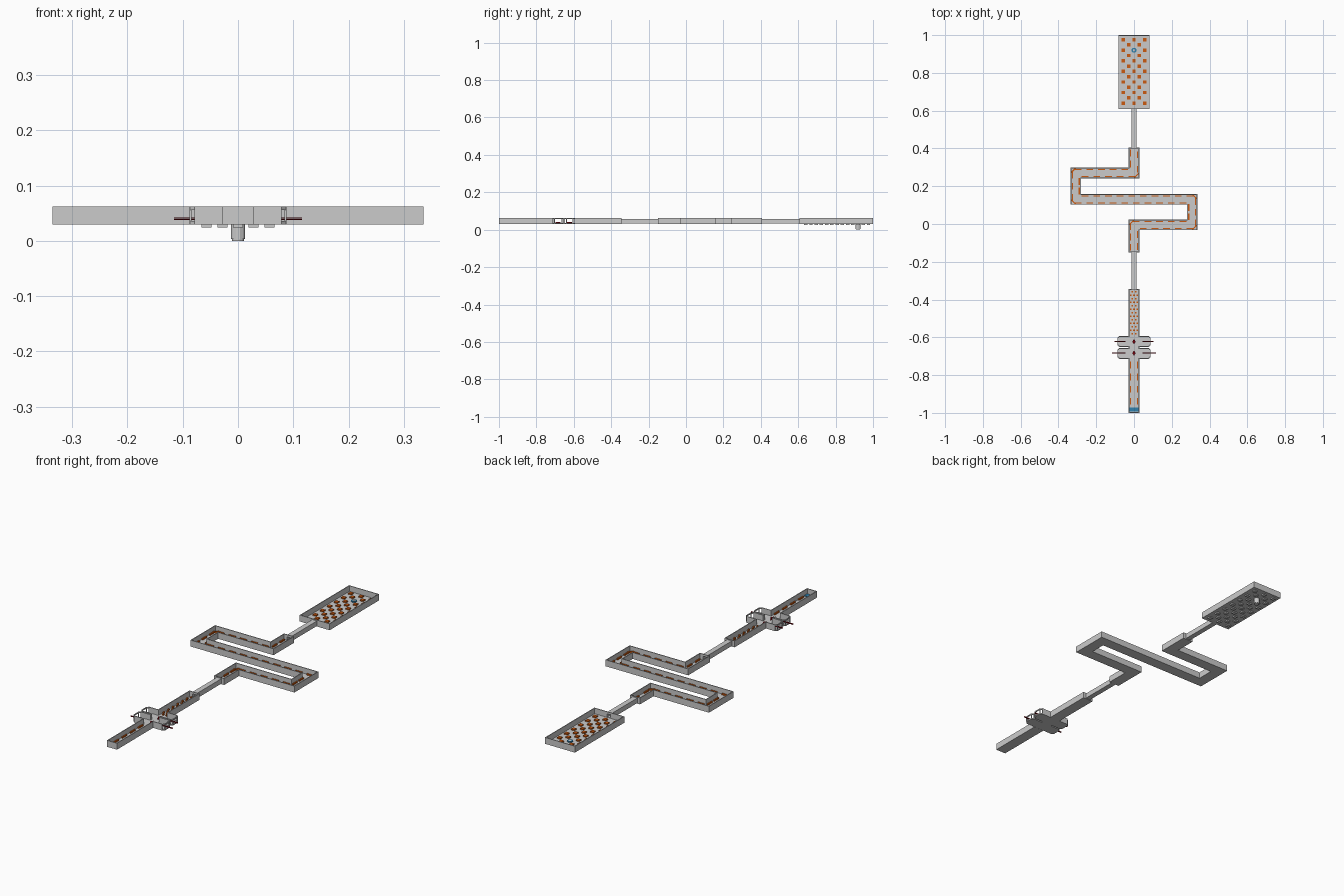
import bpy, bmesh, math
from mathutils import Vector

cube = bpy.data.objects.get("Cube")
if cube:
    bpy.data.objects.remove(cube, do_unlink=True)

BASE, FLOOR, TOP = 0.03, 0.034, 0.062
HALF, WALL = 0.028, 0.004


def material(name, rgb):
    m = bpy.data.materials.new(name)
    m.use_nodes = True
    m.diffuse_color = (*rgb, 1)
    m.node_tree.nodes["Principled BSDF"].inputs["Base Color"].default_value = (*rgb, 1)
    return m


stone = material("stone grey", (0.6, 0.6, 0.6))
orange = material("burnt orange", (0.6, 0.1, 0.005))
red = material("dark red", (0.2, 0.0, 0.003))
blue = material("pool blue", (0.03, 0.22, 0.42))


def finish(bm, name, mat):
    bmesh.ops.recalc_face_normals(bm, faces=bm.faces)
    mesh = bpy.data.meshes.new(name)
    bm.to_mesh(mesh)
    bm.free()
    mesh.materials.append(mat)
    obj = bpy.data.objects.new(name, mesh)
    bpy.context.collection.objects.link(obj)
    return obj


def prism(bm, points, z0, z1):
    face = bm.faces.new([bm.verts.new((p[0], p[1], z0)) for p in points])
    top = bmesh.ops.extrude_face_region(bm, geom=[face], use_keep_orig=True)
    for v in top["geom"]:
        if isinstance(v, bmesh.types.BMVert):
            v.co.z = z1


def bar(bm, a, b, width, z0, z1):
    a, b = Vector(a), Vector(b)
    d = (b - a).normalized()
    n = Vector((-d.y, d.x)) * width / 2
    prism(bm, [a - n, b - n, b + n, a + n], z0, z1)


def block(bm, x, y, sx, sy, z0, z1):
    bar(bm, (x - sx / 2, y), (x + sx / 2, y), sy, z0, z1)


def offset(path, w):
    """Parallel path with mitred corners."""
    path = [Vector(p) for p in path]
    dirs = [(q - p).normalized() for p, q in zip(path, path[1:])]
    norms = [Vector((-d.y, d.x)) for d in dirs]
    out = []
    for i, p in enumerate(path):
        n0, n1 = norms[max(i - 1, 0)], norms[min(i, len(norms) - 1)]
        out.append(p + (n0 + n1) * w / (1 + n0.dot(n1)))
    return out


def corridor(name, path, half=HALF):
    bm = bmesh.new()
    left, right = offset(path, half), offset(path, -half)
    prism(bm, left + right[::-1], BASE, FLOOR)
    for side in (1, -1):
        outer, inner = offset(path, side * half), offset(path, side * (half - WALL))
        prism(bm, outer + inner[::-1], BASE, TOP)
    return bm


def end_wall(bm, y, half=HALF, door=True):
    if not door:
        bar(bm, (-half, y), (half, y), WALL, BASE, TOP)
        return
    for s in (1, -1):
        bar(bm, (s * 0.009, y), (s * half, y), WALL, BASE, TOP)
    bar(bm, (-0.009, y), (0.009, y), WALL, 0.052, TOP)


def strips(bm, path):
    """Dashes along both sides of a path, with slanted ones in the bends."""
    for side in (0.0185, -0.0185):
        line = offset(path, side)
        for a, b in zip(line, line[1:]):
            d = b - a
            count = max(1, round(d.length / 0.063))
            u = d.normalized()
            for i in range(count):
                c = a + d * (i + 0.5) / count
                bar(bm, c - u * 0.018, c + u * 0.018, 0.006, FLOOR, FLOOR + 0.007)
    for p, q, r in zip(path, path[1:], path[2:]):
        p, q, r = Vector(p), Vector(q), Vector(r)
        out = ((q - p).normalized() + (q - r).normalized()).normalized()
        c, t = q + out * 0.019, Vector((-out.y, out.x)) * 0.016
        bar(bm, c - t, c + t, 0.006, FLOOR, FLOOR + 0.007)


# Straight corridors at the front
entry_path = [(0, -1), (0, -0.714)]
bm = corridor("entry", entry_path)
end_wall(bm, -1 + WALL / 2, door=False)
finish(bm, "entry_corridor", stone)

bm = corridor("link", [(0, -0.657), (0, -0.65)])
finish(bm, "chamber_link", stone)

bm = corridor("stud", [(0, -0.593), (0, -0.345)])
end_wall(bm, -0.345 - WALL / 2)
finish(bm, "stud_corridor", stone)

# Winding corridor
winding_path = [(0, -0.15), (0, -0.005), (0.308, -0.005), (0.308, 0.13),
                (-0.308, 0.13), (-0.308, 0.27), (0, 0.27), (0, 0.405)]
bm = corridor("winding", winding_path)
end_wall(bm, -0.15 + WALL / 2)
end_wall(bm, 0.405 - WALL / 2)
finish(bm, "winding_corridor", stone)

bm = bmesh.new()
strips(bm, winding_path)
strips(bm, [(0, -0.97), (0, -0.715)])
finish(bm, "floor_strips", orange)

# Roofed tunnels between the corridors
bm = bmesh.new()
for y0, y1 in ((-0.345, -0.15), (0.405, 0.61)):
    for z0, z1 in ((BASE + 0.003, FLOOR + 0.002), (0.054, 0.058)):
        bar(bm, (0, y0), (0, y1), 0.026, z0, z1)
    for s in (1, -1):
        bar(bm, (s * 0.0115, y0), (s * 0.0115, y1), 0.003, BASE + 0.003, 0.058)
finish(bm, "tunnels", stone)

# Two cross chambers with windowed ends
bm = bmesh.new()
for cy in (-0.685, -0.6215):
    h, tip, cut = 0.0285, 0.088, 0.01
    corner = [(tip - cut, -h), (tip, -h + cut), (tip, h - cut), (tip - cut, h)]
    outline = [(x, cy + y) for x, y in corner]
    outline += [(-x, cy + y) for x, y in corner[::-1]]
    prism(bm, outline, BASE, FLOOR)
    for s in (1, -1):
        for e in (1, -1):
            y = cy + e * (h - WALL / 2)
            bar(bm, (s * (HALF - WALL), y), (s * (tip - cut), y), WALL, BASE, TOP)
        ends = [Vector((s * x, cy + y)) for x, y in corner]
        inset = offset(ends, s * WALL)
        for z0, z1 in ((BASE, 0.036), (0.056, TOP)):
            prism(bm, ends + inset[::-1], z0, z1)
        for p, q in zip(ends, inset):
            c = (p + q) / 2
            block(bm, c.x, c.y, WALL, WALL, BASE, TOP)
finish(bm, "cross_chambers", stone)

# Spikes through the windows and diamonds on the chamber floors
bm = bmesh.new()
for cy, tip in ((-0.6225, 0.102), (-0.684, 0.116)):
    for s in (1, -1):
        for z in (0.038, 0.0405):
            bar(bm, (s * 0.045, cy), (s * tip, cy), 0.005, z, z + 0.002)
    prism(bm, [(0.009, cy), (0, cy + 0.014), (-0.009, cy), (0, cy - 0.014)], FLOOR, 0.042)
finish(bm, "red_spikes", red)

# Small studs
bm = bmesh.new()
for i in range(13):
    y = -0.58 + i * 0.0185
    for x in ((-0.018, 0, 0.018) if i % 2 else (-0.009, 0.009)):
        block(bm, x, y, 0.008, 0.008, FLOOR, FLOOR + 0.006)
finish(bm, "small_studs", orange)

# Large tray at the back
bm = corridor("tray", [(0, 0.608), (0, 1)], 0.083)
end_wall(bm, 0.608 + WALL / 2, 0.083)
end_wall(bm, 1 - WALL / 2, 0.083, False)
finish(bm, "back_tray", stone)

# Staggered square pits under the tray with orange tops
pits, tops = bmesh.new(), bmesh.new()
for row in range(13):
    y = 0.976 - row * 0.028
    for x in ((-0.028, 0.028) if row % 2 else (-0.057, 0, 0.057)):
        if x == 0 and row == 2:
            continue
        block(pits, x, y, 0.018, 0.018, 0.024, BASE + 0.001)
        block(tops, x, y, 0.018, 0.018, FLOOR, FLOOR + 0.006)
finish(pits, "tray_pits", stone)
finish(tops, "tray_squares", orange)

# Exit shaft below the tray, with a blue lid
def disc(bm, r, z0, z1, cy=0.92):
    ring = [math.tau * (i + 0.5) / 12 for i in range(12)]
    prism(bm, [(r * math.cos(a), cy + r * math.sin(a)) for a in ring], z0, z1)


bm = bmesh.new()
disc(bm, 0.0115, 0, 0.004)
disc(bm, 0.0135, 0.003, BASE + 0.001)
disc(bm, 0.006, FLOOR, FLOOR + 0.005)
finish(bm, "exit_shaft", stone)
bm = bmesh.new()
disc(bm, 0.0135, FLOOR, FLOOR + 0.004)
finish(bm, "exit_lid", blue)

# Starting pad
bm = bmesh.new()
block(bm, 0, -0.982, 0.046, 0.022, FLOOR, FLOOR + 0.004)
finish(bm, "start_pad", blue)
